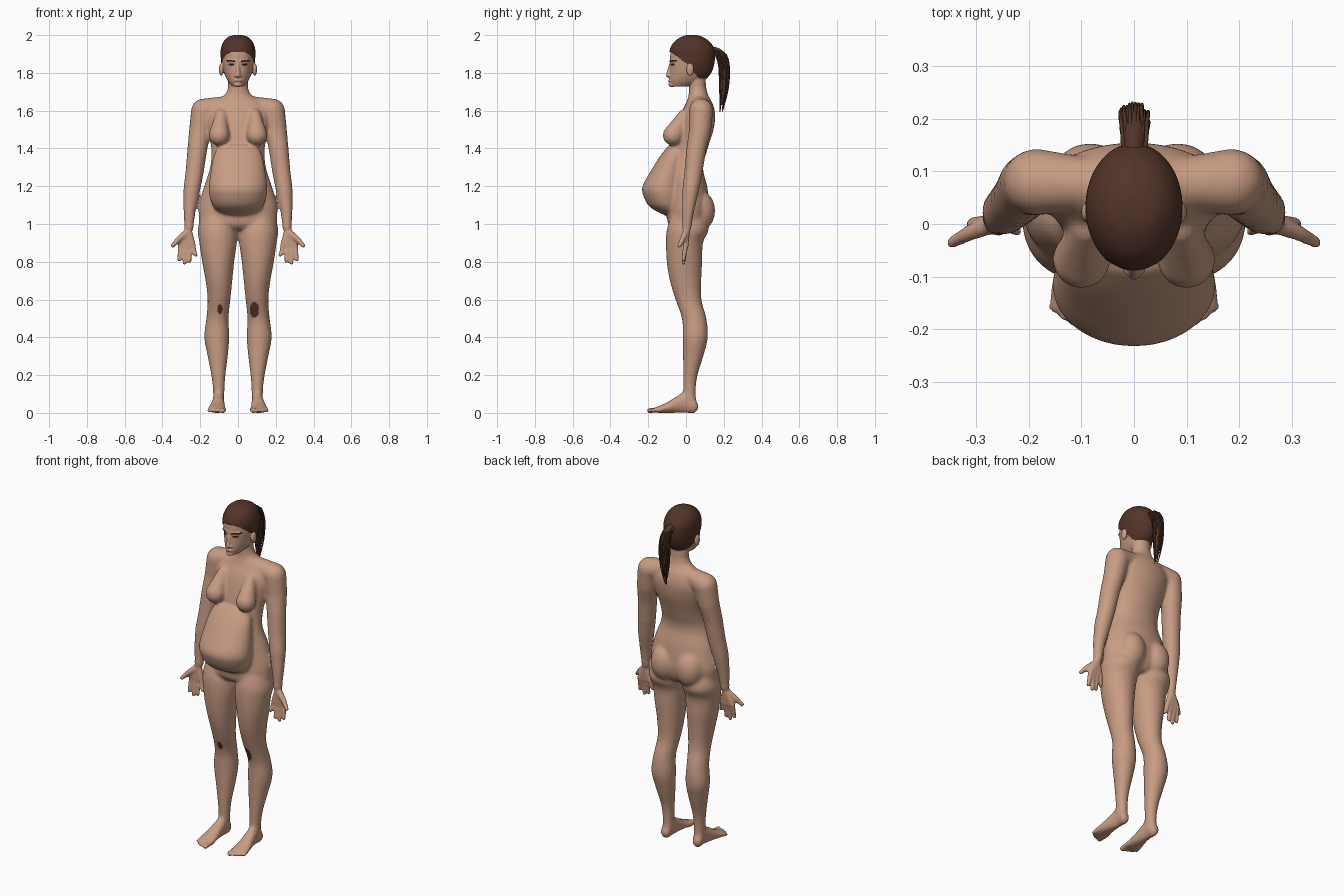
import bpy, bmesh, math, random
from mathutils import Vector, Matrix

random.seed(4)
cube = bpy.data.objects.get("Cube")
if cube:
    bpy.data.objects.remove(cube)


def material(name, rgb):
    m = bpy.data.materials.new(name)
    m.use_nodes = True
    m.diffuse_color = (*rgb, 1)
    m.node_tree.nodes["Principled BSDF"].inputs["Base Color"].default_value = (*rgb, 1)
    return m


SKIN = material("skin", (.58, .335, .23))
HAIR = material("dark brown hair", (.085, .034, .022))
DARK = material("brow and eye", (.03, .017, .012))
LIPS = material("lips", (.40, .19, .14))


def smooth_rows(rows, steps):
    """Catmull-Rom interpolation between cross-section rows."""
    out = []
    last = len(rows) - 1
    for i in range(last):
        p = [Vector(rows[min(max(k, 0), last)]) for k in range(i - 1, i + 3)]
        for j in range(steps):
            t = j / steps
            out.append(p[1] + t / 2 * (p[2] - p[0] + t * (2 * p[0] - 5 * p[1] + 4 * p[2] - p[3]
                       + t * (3 * (p[1] - p[2]) + p[3] - p[0]))))
    return out + [Vector(rows[-1])]


def loft(bm, rows, side=1, along_y=False, steps=5, n=40):
    """Elliptical rings: position, x from/to, then the other axis from/to."""
    rings = []
    for h, x0, x1, a, b in smooth_rows(rows, steps):
        ring = []
        for k in range(n):
            ang = math.tau * k / n
            x = side * ((x0 + x1) / 2 + (x1 - x0) / 2 * math.cos(ang))
            v = (a + b) / 2 + (b - a) / 2 * math.sin(ang)
            ring.append(bm.verts.new((x, h, v) if along_y else (x, v, h)))
        rings.append(ring)
    for r, q in zip(rings, rings[1:]):
        for k in range(n):
            m = (k + 1) % n
            bm.faces.new((r[k], r[m], q[m], q[k]))
    bm.faces.new(rings[0])
    bm.faces.new(rings[-1])


def centred(rows, g=0):
    return [(z + g, -w - g, w + g, f - g, b + g) for z, w, f, b in rows]


def blob(bm, centre, radii, side=1):
    x, y, z = centre
    mat = Matrix.Translation((x * side, y, z)) @ Matrix.Diagonal((*radii, 1))
    bmesh.ops.create_icosphere(bm, subdivisions=3, radius=1, matrix=mat)


def limb(bm, points, side=1):
    """Spheres given as (x, y, z, radius), joined by tapered cylinders."""
    for x, y, z, r in points:
        blob(bm, (x, y, z), (r, r, r), side)
    for p, q in zip(points, points[1:]):
        a, b = (Vector((x * side, y, z)) for x, y, z, r in (p, q))
        turn = (b - a).to_track_quat("Z", "Y").to_matrix().to_4x4()
        bmesh.ops.create_cone(bm, cap_ends=True, segments=24, radius1=p[3], radius2=q[3],
                              depth=(b - a).length,
                              matrix=Matrix.Translation((a + b) / 2) @ turn)


def add_object(name, data):
    ob = bpy.data.objects.new(name, data)
    bpy.context.scene.collection.objects.link(ob)
    return ob


def fuse(name, bm, voxel, mats, rule, soft, rounds):
    """Weld overlapping volumes, relax the chosen vertices, colour faces by rule."""
    bmesh.ops.recalc_face_normals(bm, faces=bm.faces)
    raw = bpy.data.meshes.new(name)
    bm.to_mesh(raw)
    ob = add_object(name, raw)
    mod = ob.modifiers.new("weld", "REMESH")
    mod.mode = "VOXEL"
    mod.voxel_size = voxel
    deps = bpy.context.evaluated_depsgraph_get()
    mesh = bpy.data.meshes.new_from_object(ob.evaluated_get(deps))
    ob.modifiers.clear()
    ob.data = mesh
    for m in mats:
        mesh.materials.append(m)
    bm.clear()
    bm.from_mesh(mesh)
    relaxed = [v for v in bm.verts if soft(v.co)]
    for i in range(rounds):
        some = list(bm.verts) if i < 3 else relaxed
        bmesh.ops.smooth_vert(bm, verts=some, factor=.5,
                              use_axis_x=True, use_axis_y=True, use_axis_z=True)
    bm.normal_update()
    for f in bm.faces:
        f.smooth = True
        f.material_index = rule(f.calc_center_median(), f.normal)
    bm.to_mesh(mesh)
    bm.free()
    bpy.data.meshes.remove(raw)


# Torso and belly
body = bmesh.new()
loft(body, centred([
    (.97, .14, -.07, .08), (1.0, .20, -.095, .11), (1.05, .208, -.1, .125),
    (1.1, .207, -.095, .125), (1.2, .18, -.09, .112), (1.3, .148, -.09, .09),
    (1.4, .142, -.075, .115), (1.5, .16, -.055, .146), (1.58, .175, -.03, .155),
    (1.64, .14, .0, .14), (1.68, .075, .013, .118), (1.72, .054, .015, .108),
    (1.78, .05, .01, .10)]))
loft(body, centred([
    (1.045, .08, -.11, 0), (1.09, .13, -.192, 0), (1.15, .152, -.226, 0),
    (1.2, .155, -.231, 0), (1.28, .145, -.187, 0), (1.36, .13, -.137, 0),
    (1.42, .1, -.09, 0)]))

for s in (1, -1):
    # Chest and hips
    limb(body, [(.09, -.01, 1.58, .03), (.1, -.068, 1.47, .056)], s)
    blob(body, (.083, .068, 1.07), (.083, .087, .11), s)
    # Leg
    loft(body, [
        (1.04, .03, .195, -.08, .10), (.97, .004, .213, -.102, .12), (.9, .006, .205, -.106, .09),
        (.8, .02, .19, -.102, .086), (.7, .03, .172, -.086, .081), (.6, .04, .161, -.056, .082),
        (.5, .05, .168, -.022, .108), (.4, .046, .179, -.017, .116), (.3, .054, .161, -.016, .092),
        (.2, .066, .142, -.016, .062), (.12, .071, .133, -.016, .052), (.05, .073, .132, -.02, .055)], s)
    # Foot and toes
    loft(body, [
        (.063, .09, .12, .02, .045), (.045, .077, .131, 0, .08), (0, .074, .132, 0, .115),
        (-.05, .071, .141, 0, .088), (-.1, .067, .153, 0, .056), (-.14, .064, .16, 0, .038),
        (-.165, .068, .152, .002, .028)], s, along_y=True)
    for i in range(5):
        x = .08 + .018 * i
        r = .014 if i == 0 else .0105
        limb(body, [(x - .004, -.13, .018, r), (x, -.193 + .003 * i * i / 1.4, .012, r)], s)
    # Shoulder and arm
    limb(body, [
        (.05, .075, 1.635, .045), (.185, .08, 1.6, .064), (.2, .075, 1.5, .059),
        (.215, .055, 1.4, .053), (.229, .04, 1.28, .049), (.245, .025, 1.18, .045),
        (.256, .012, 1.08, .034), (.26, .004, .98, .024)], s)
    # Palm, fingers and thumb
    for x, tip_x, tip_z in ((.238, .222, .825), (.261, .256, .793),
                            (.283, .283, .783), (.305, .312, .80)):
        limb(body, [(.263, .002, .965, .019), (x, -.002, .885, .0155)], s)
        limb(body, [(x, -.002, .885, .014), ((x + tip_x) / 2, -.008, .845, .012),
                    (tip_x, -.014, tip_z + .01, .0105)], s)
    limb(body, [(.27, 0, .955, .019), (.315, -.018, .92, .015), (.346, -.035, .885, .0115)], s)


def knee_patch(c, n):
    right = ((c.x + .095) / .014) ** 2 + ((c.z - .55) / .025) ** 2 < 1
    left = ((c.x - .087) / .024) ** 2 + ((c.z - .545) / .042) ** 2 < 1
    return int(n.y < -.3 and (left or right))


fuse("body", body, .0062, [SKIN, HAIR], knee_patch,
     lambda c: c.z > 1.0 or (c.z > .08 and abs(c.x) < .213), 14)

# Head with nose, mouth, chin and ears
HEAD = [(1.728, .03, -.08, .03), (1.755, .053, -.088, .09), (1.79, .07, -.087, .125),
        (1.83, .08, -.085, .141), (1.87, .085, -.085, .147), (1.92, .085, -.079, .144),
        (1.96, .07, -.055, .118), (1.985, .044, -.018, .08), (1.994, .015, .012, .05)]
head = bmesh.new()
loft(head, centred(HEAD), steps=8)
loft(head, centred([(1.66, .052, .025, .1), (1.72, .052, .02, .106), (1.8, .052, .0, .1)]))
limb(head, [(0, -.082, 1.845, .008), (0, -.094, 1.787, .0125)])
blob(head, (0, -.084, 1.758), (.022, .011, .009))
blob(head, (0, -.074, 1.738), (.022, .02, .014))
for s in (1, -1):
    blob(head, (.013, -.086, 1.785), (.009, .011, .008), s)
    blob(head, (.089, .022, 1.818), (.012, .02, .034), s)
    limb(head, [(.012, -.08, 1.862, .009), (.05, -.062, 1.866, .008)], s)


def face_paint(c, n):
    x = abs(c.x)
    if c.y > -.03:
        return 0
    brow = .014 < x < .062 and abs(c.z - 1.86 - .1 * min(x, .045)) < .0048
    eye = ((x - .035) / .016) ** 2 + ((c.z - 1.844) / .006) ** 2 < 1
    mouth = (x / .021) ** 2 + ((c.z - 1.758) / .006) ** 2 < 1
    return 1 if brow or eye else 2 if mouth else 0


fuse("head", head, .0033, [SKIN, DARK, LIPS], face_paint, lambda c: True, 5)

# Hair cap: a shell over the head, trimmed along the hairline
HAIRLINE = [(-.1, 1.92), (-.06, 1.9), (-.02, 1.865), (.025, 1.84), (.05, 1.79), (.1, 1.745), (.2, 1.74)]


def below_hairline(c):
    for (a, za), (b, zb) in zip(HAIRLINE, HAIRLINE[1:]):
        if c.y <= b:
            return c.z < za + (zb - za) * (c.y - a) / (b - a)


cap = bmesh.new()
loft(cap, centred(HEAD, .006), steps=10, n=96)
bmesh.ops.recalc_face_normals(cap, faces=cap.faces)
trim = [f for f in cap.faces if below_hairline(f.calc_center_median())]
bmesh.ops.delete(cap, geom=trim, context="FACES")
for f in cap.faces:
    f.smooth = True
cap_mesh = bpy.data.meshes.new("hair_cap")
cap.to_mesh(cap_mesh)
cap.free()
cap_mesh.materials.append(HAIR)
add_object("hair_cap", cap_mesh)

# Ponytail: a thick core wrapped in loose strands
tail = bpy.data.curves.new("ponytail", "CURVE")
tail.dimensions = "3D"
tail.bevel_depth = .01
tail.bevel_resolution = 2
tail.resolution_u = 5
tail.use_fill_caps = True
tail.materials.append(HAIR)
PATH = [(.13, 1.92, 2), (.175, 1.915, 2.2), (.2, 1.86, 2.7), (.203, 1.78, 2.6),
        (.197, 1.7, 2), (.187, 1.63, .7)]


def strand(angle, spread, thick, drop):
    sp = tail.splines.new("NURBS")
    sp.points.add(len(PATH) - 1)
    sp.order_u = 3
    sp.use_endpoint_u = True
    for i, (p, (y, z, r)) in enumerate(zip(sp.points, PATH)):
        off = spread * r * .01
        p.co = (off * math.cos(angle), y + off * math.sin(angle), z - drop * i / len(PATH), 1)
        p.radius = r if thick is None else thick * (1 - .13 * i)


strand(0, 0, None, 0)
for i in range(30):
    strand(math.tau * i / 30, random.uniform(.85, 1.15), random.uniform(.35, .55),
           random.uniform(-.05, .05))
add_object("ponytail", tail)
